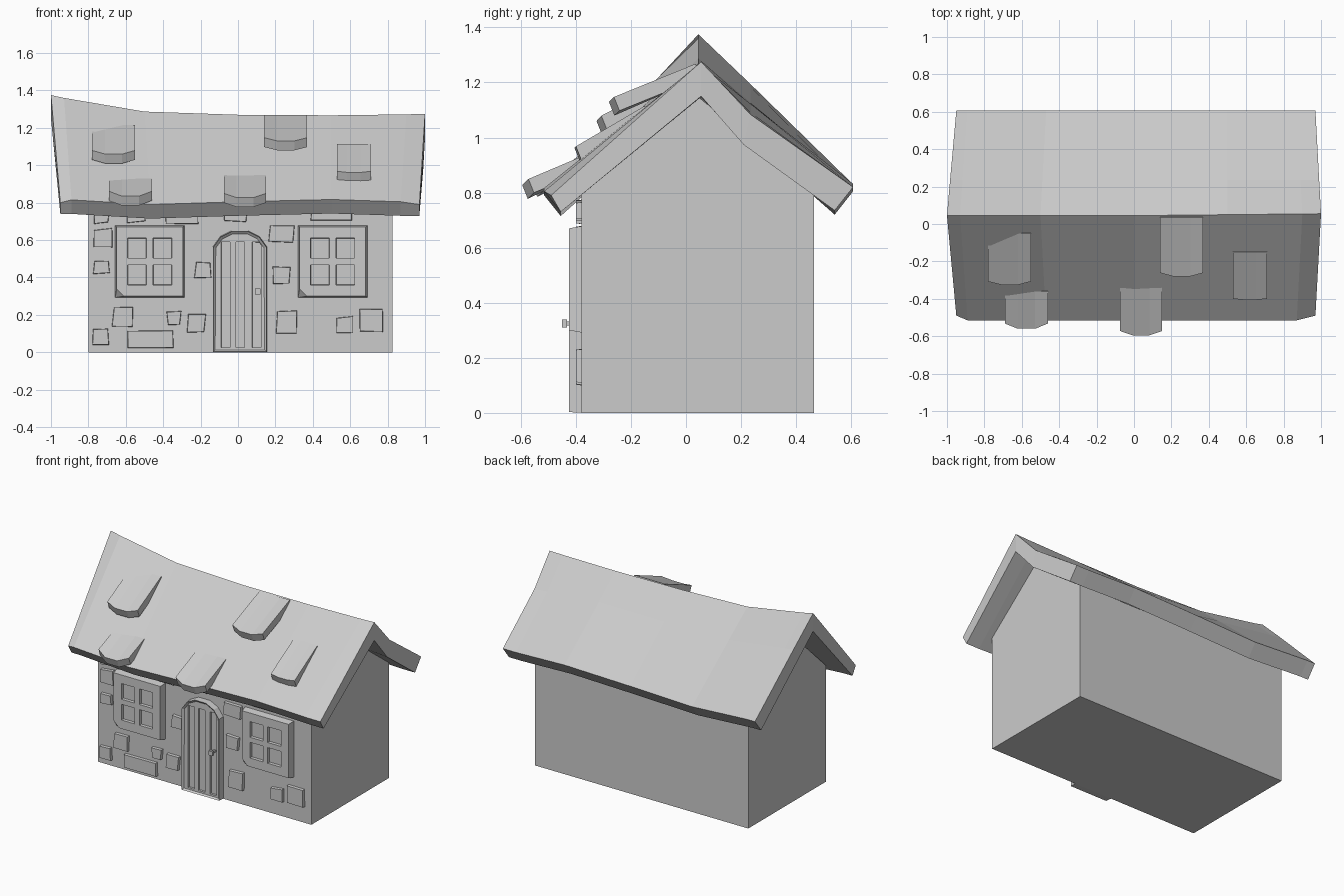
import bpy, bmesh, random
from mathutils import Vector

random.seed(4)
if "Cube" in bpy.data.objects:
    bpy.data.objects.remove(bpy.data.objects["Cube"], do_unlink=True)

GREY = (0.6, 0.6, 0.6, 1)
grey = bpy.data.materials.new("plain_grey")
grey.use_nodes = True
grey.diffuse_color = GREY
for node in grey.node_tree.nodes:
    if node.type == "BSDF_PRINCIPLED":
        node.inputs["Base Color"].default_value = GREY

WALL = -0.38      # front wall plane
FACE = -0.425     # front of door and windows


def finish(name, bm):
    bmesh.ops.recalc_face_normals(bm, faces=bm.faces[:])
    mesh = bpy.data.meshes.new(name)
    bm.to_mesh(mesh)
    bm.free()
    mesh.materials.append(grey)
    obj = bpy.data.objects.new(name, mesh)
    bpy.context.collection.objects.link(obj)
    return obj


def loft(bm, rings, closed_caps=True):
    """Join equal rings of points into a skin; returns the rings as vertices."""
    rows = [[bm.verts.new(p) for p in ring] for ring in rings]
    count = len(rows[0])
    for a, b in zip(rows, rows[1:]):
        for i in range(count):
            j = (i + 1) % count
            bm.faces.new((a[i], a[j], b[j], b[i]))
    if closed_caps:
        bm.faces.new(rows[0])
        bm.faces.new(rows[-1])
    bmesh.ops.recalc_face_normals(bm, faces=bm.faces[:])
    return rows


def wall_plate(bm, outline, front, taper=0.0):
    """Raise an x-z outline off the front wall, shrinking its front face."""
    cx = sum(x for x, z in outline) / len(outline)
    cz = sum(z for x, z in outline) / len(outline)

    def shrink(v, c):
        return v - taper if v > c else v + taper
    back = [(x, WALL + 0.01, z) for x, z in outline]
    fore = [(shrink(x, cx), front, shrink(z, cz)) for x, z in outline]
    return loft(bm, [back, fore])


def front_faces(bm, y):
    return [f for f in bm.faces
            if f.normal.y < -0.9 and abs(f.calc_center_median().y - y) < 0.004]


def recess(bm, rects, y, depth):
    """Cut rectangles into the flat front at y and push them in."""
    for x0, x1, z0, z1 in rects:
        for co, no in (((x0, 0, 0), (1, 0, 0)), ((x1, 0, 0), (1, 0, 0)),
                       ((0, 0, z0), (0, 0, 1)), ((0, 0, z1), (0, 0, 1))):
            faces = front_faces(bm, y)
            edges = {e for f in faces for e in f.edges}
            verts = {v for f in faces for v in f.verts}
            bmesh.ops.bisect_plane(bm, geom=faces + list(edges) + list(verts),
                                   plane_co=co, plane_no=no, dist=1e-5)
    bm.normal_update()
    chosen = []
    for f in front_faces(bm, y):
        c = f.calc_center_median()
        if any(a < c.x < b and d < c.z < e for a, b, d, e in rects):
            chosen.append(f)
    bmesh.ops.inset_region(bm, faces=chosen, thickness=0.002, depth=-depth)


def box_outline(x0, x1, z0, z1, wobble=0.0):
    r = lambda: random.uniform(-wobble, wobble)
    return [(x + r(), z + r()) for x, z in ((x0, z0), (x1, z0), (x1, z1), (x0, z1))]


# Walls: gabled block
bm = bmesh.new()
loft(bm, [[(x, WALL, 0), (x, 0.465, 0), (x, 0.465, 0.8), (x, 0.042, apex), (x, WALL, 0.8)]
          for x, apex in ((-0.8, 1.2), (0.825, 1.15))])
finish("house_walls", bm)

# Roof: sagging thick shell; x at ridge, x at eave, ridge height, eave lift, back sag
stations = [
    (-1.0, -0.95, 1.375, 0.01, 0, 0.025),
    (-0.93, -0.89, 1.36, 0.01, 0, 0),
    (-0.5, -0.47, 1.287, -0.015, 0, 0),
    (0, 0, 1.27, 0, 0, 0),
    (0.5, 0.5, 1.267, 0.012, 0, 0),
    (0.9, 0.87, 1.272, 0, 0.03, 0),
    (1.0, 0.97, 1.275, 0, 0.04, 0.025),
]
rings = []
for xr, xe, ridge, lift, sag, chip in stations:
    ry = 0.045 + 0.01 * max(xr, 0)
    xm = xr + (xe - xr) / 3
    back_z = 0.82 + lift
    mid_z = ridge + (back_z - ridge) / 3 - sag
    rings.append([
        (xe, -0.515 + chip, 0.805 + lift - chip * 0.6), (xr, ry, ridge),
        (xm, 0.235, mid_z), (xe, 0.607, back_z),
        (xe, 0.54, 0.735 + lift), (xm, 0.21, mid_z - 0.11),
        (xr, ry, ridge - 0.125), (xe, -0.455, 0.73 + lift)])
bm = bmesh.new()
rows = loft(bm, rings, closed_caps=False)
for row in (rows[0], rows[-1]):
    for quad in ((0, 1, 6, 7), (1, 2, 5, 6), (2, 3, 4, 5)):
        bm.faces.new([row[i] for i in quad])
finish("roof", bm)

# Loose shingles: x range, tip y and z, top y and z, bow of the lower edge
shingles = [
    (0.14, 0.37, -0.28, 1.14, 0.035, 1.268, 0.02),
    (-0.78, -0.55, -0.325, 1.07, -0.05, 1.215, 0.02),
    (0.53, 0.71, -0.405, 0.965, -0.15, 1.115, 0.006),
    (-0.075, 0.15, -0.595, 0.84, -0.335, 0.95, 0.025),
    (-0.69, -0.46, -0.56, 0.85, -0.36, 0.93, 0.03),
]
for n, (x0, x1, ty, tz, uy, uz, bow) in enumerate(shingles):
    slope = Vector((0, ty - uy, tz - uz)).normalized()
    down = Vector((0, 0.02, -0.05))
    rings = []
    for t in (0, 0.3, 0.7, 1):
        x = x0 + (x1 - x0) * t
        edge = bow if t in (0, 1) else 0
        tip = Vector((x, ty, tz - bow / 2)) - slope * edge + Vector((0, 0, edge / 2))
        top = Vector((x, uy, uz))
        rings.append([top, tip, tip + down, top + down])
    bm = bmesh.new()
    loft(bm, rings)
    finish("shingle_%d" % (n + 1), bm)

# Windows: chamfered slab, chipped lower corner, four recessed panes
for name, cx in (("right_window", -0.472), ("left_window", 0.506)):
    bm = bmesh.new()
    rows = wall_plate(bm, box_outline(cx - 0.187, cx + 0.187, 0.29, 0.68), FACE, 0.01)
    bmesh.ops.bevel(bm, geom=[rows[1][0]], offset=0.04, affect="VERTICES")
    bm.normal_update()
    panes = [(cx + dx - 0.05, cx + dx + 0.05, z, z + 0.108)
             for dx in (-0.068, 0.068) for z in (0.36, 0.503)]
    recess(bm, panes, FACE, 0.02)
    finish(name, bm)

# Door: arched frame, sunken panel with three grooves
arch = [(0.145, 0), (0.145, 0.565), (0.105, 0.62), (0.045, 0.65)]
outline = [(0.01 + x, z) for x, z in arch] + [(0.01 - x, z) for x, z in reversed(arch)]
bm = bmesh.new()
wall_plate(bm, outline, FACE, 0.003)
bm.normal_update()
bmesh.ops.inset_region(bm, faces=front_faces(bm, FACE), thickness=0.014, depth=-0.012)
bm.normal_update()
panel = FACE + 0.012
recess(bm, [(x - 0.024, x + 0.024, 0.025, 0.59) for x in (-0.066, 0.012, 0.1)], panel, 0.012)
finish("door", bm)

# Door knob: stem and square head
bm = bmesh.new()
wall_plate(bm, box_outline(0.098, 0.112, 0.318, 0.332), -0.435)
loft(bm, [[(x, y, z) for x, z in box_outline(0.09, 0.12, 0.31, 0.34)] for y in (-0.432, -0.45)])
finish("door_knob", bm)

# Wall stones: x range, z range
stones = [
    (-0.78, -0.69, 0.04, 0.13), (-0.67, -0.56, 0.135, 0.245), (-0.59, -0.345, 0.025, 0.115),
    (-0.38, -0.305, 0.15, 0.22), (-0.27, -0.175, 0.105, 0.2), (-0.77, -0.69, 0.42, 0.485),
    (-0.77, -0.67, 0.565, 0.66), (-0.23, -0.145, 0.4, 0.485), (0.19, 0.28, 0.37, 0.46),
    (0.165, 0.3, 0.585, 0.68), (0.205, 0.32, 0.1, 0.22), (0.53, 0.62, 0.105, 0.19),
    (0.645, 0.77, 0.11, 0.23), (-0.77, -0.69, 0.69, 0.76), (-0.39, -0.215, 0.685, 0.76),
    (-0.6, -0.5, 0.695, 0.76), (-0.08, 0.05, 0.7, 0.77), (0.39, 0.605, 0.71, 0.77),
]
for n, rect in enumerate(stones):
    bm = bmesh.new()
    wall_plate(bm, box_outline(*rect, wobble=0.006), -0.4, 0.003)
    finish("wall_stone_%d" % (n + 1), bm)
